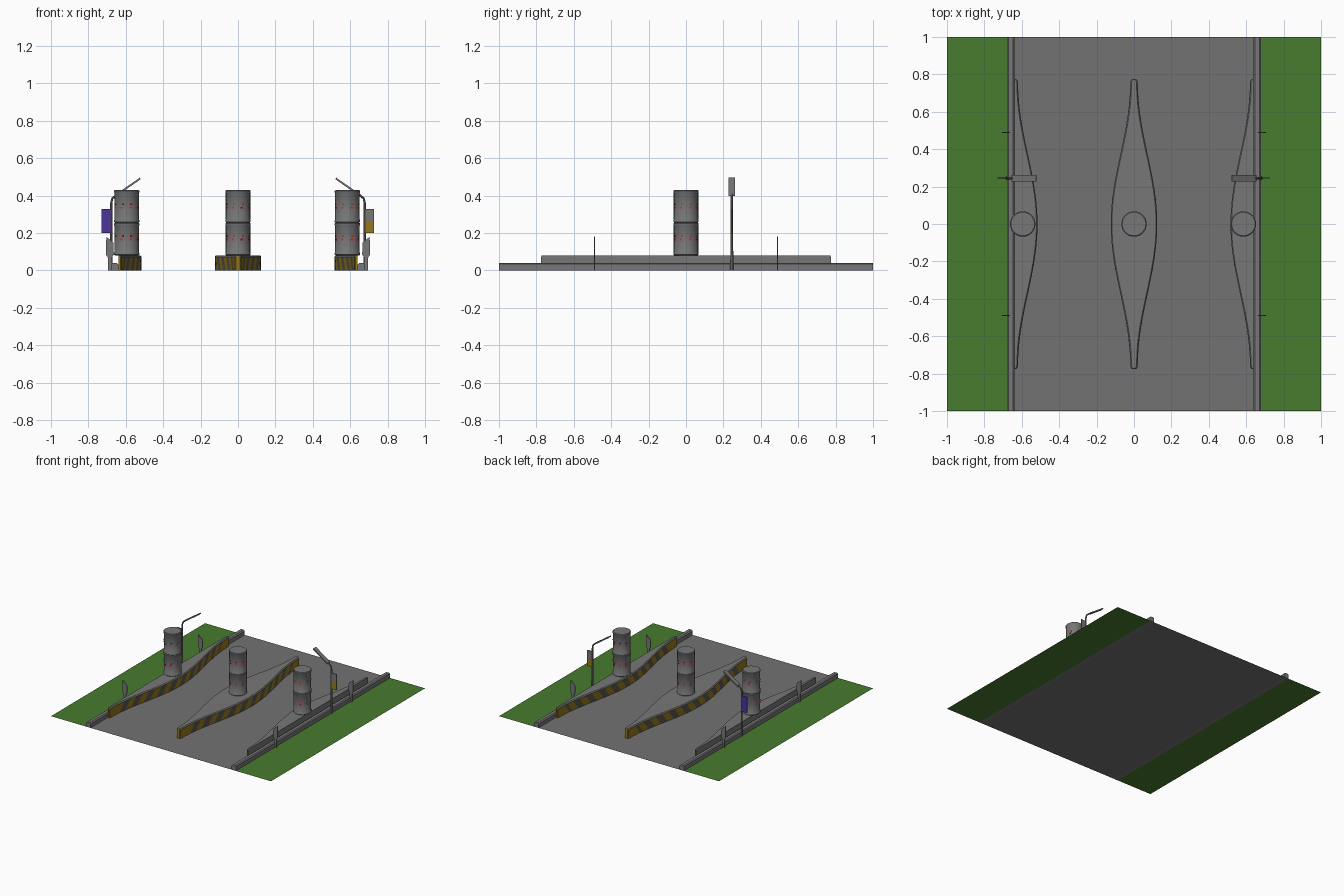
import bpy, bmesh, math
from mathutils import Matrix, Vector

if "Cube" in bpy.data.objects:
    bpy.data.objects.remove(bpy.data.objects["Cube"])


def mat(name, col):
    m = bpy.data.materials.new(name)
    m.diffuse_color = (*col, 1)
    m.use_nodes = True
    m.node_tree.nodes["Principled BSDF"].inputs["Base Color"].default_value = m.diffuse_color
    return m


GREY = mat("concrete grey", (0.185, 0.185, 0.185))
ROAD = mat("road grey", (0.17, 0.17, 0.17))
GRASS = mat("grass green", (0.065, 0.2, 0.028))
YELLOW = mat("hazard yellow", (0.3, 0.19, 0.012))
DARK = mat("stripe dark grey", (0.1, 0.095, 0.08))
RED = mat("marking red", (0.6, 0.02, 0.02))
PURPLE = mat("sign purple", (0.075, 0.035, 0.33))


def make(name, bm, mats, smooth=False, recalc=True):
    if recalc:
        bmesh.ops.recalc_face_normals(bm, faces=bm.faces)
    me = bpy.data.meshes.new(name)
    bm.to_mesh(me)
    bm.free()
    ob = bpy.data.objects.new(name, me)
    bpy.context.collection.objects.link(ob)
    for m in mats:
        me.materials.append(m)
    if smooth:
        bpy.ops.object.select_all(action='DESELECT')
        ob.select_set(True)
        bpy.context.view_layer.objects.active = ob
        bpy.ops.object.shade_smooth_by_angle(angle=math.radians(35))
    return ob


def plane(name, x0, x1, m):
    bm = bmesh.new()
    bm.faces.new([bm.verts.new((x, y, 0)) for x, y in
                  ((x0, -1), (x1, -1), (x1, 1), (x0, 1))])
    make(name, bm, [m], recalc=False)


def extrude_xz(name, pts, y0, y1, m):
    """Closed outline in x,z swept along y."""
    bm = bmesh.new()
    a = [bm.verts.new((x, y0, z)) for x, z in pts]
    b = [bm.verts.new((x, y1, z)) for x, z in pts]
    n = len(pts)
    bm.faces.new(a)
    bm.faces.new(b[::-1])
    for i in range(n):
        j = (i + 1) % n
        bm.faces.new((a[i], a[j], b[j], b[i]))
    return make(name, bm, [m])


def tube(name, pts, radii, m, segs=8):
    """Round pole along a path lying in an x,z plane."""
    bm = bmesh.new()
    rings = []
    for i, p in enumerate(pts):
        p = Vector(p)
        d = (Vector(pts[min(i + 1, len(pts) - 1)]) - Vector(pts[max(i - 1, 0)])).normalized()
        v = Vector((0, 1, 0))
        u = v.cross(d)
        rings.append([bm.verts.new(p + radii[i] * (u * math.cos(t) + v * math.sin(t)))
                      for t in (2 * math.pi * k / segs for k in range(segs))])
    for a, b in zip(rings, rings[1:]):
        for k in range(segs):
            bm.faces.new((a[k], a[k - 1], b[k - 1], b[k]))
    bm.faces.new(rings[0])
    bm.faces.new(rings[-1])
    make(name, bm, [m], True)


def half_width(y):
    y = abs(y)
    if y > 0.755:
        return 0.011 + 0.009 * math.sqrt(max(0, 1 - ((y - 0.755) / 0.02) ** 2))
    return 0.02 + 0.104 * (0.5 + 0.5 * math.cos(math.pi * y / 0.755))


def island(name, cx, left, right):
    """Tapered traffic island with slanted stripes; a side scale of 0 is a flat back."""
    end, inner = 0.775, 48
    ys = [-end, -0.77, -0.755] + [-0.755 + 1.51 * i / inner for i in range(1, inner)] + [0.755, 0.77, end]
    n = len(ys)
    bm = bmesh.new()

    def ring(z, shift, inset):
        out = []
        for side, scale in ((1, right), (-1, left)):
            row = []
            for y in ys:
                if abs(y) < 0.7:
                    y += shift
                w = max(half_width(y) - inset, 0.004) * scale
                row.append(bm.verts.new((cx + side * w, y * (1 - inset * 0.8), z)))
            out.append(row)
        return out

    low, mid, top = ring(0, -0.025, 0), ring(0.073, 0.025, 0), ring(0.081, 0.025, 0.006)
    for s, scale in ((0, right), (1, left)):
        for a, b in ((low, mid), (mid, top)):
            for i in range(n - 1):
                f = bm.faces.new((a[s][i], a[s][i + 1], b[s][i + 1], b[s][i]))
                if scale and b is mid:
                    f.material_index = 2 if (i // 2) % 2 and 4 < i < n - 6 else 1
    for a, b in ((low, mid), (mid, top)):
        for i in (0, n - 1):
            bm.faces.new((a[0][i], a[1][i], b[1][i], b[0][i])).material_index = 1
    for i in range(n - 1):
        bm.faces.new((top[0][i], top[0][i + 1], top[1][i + 1], top[1][i]))
    make(name, bm, [GREY, YELLOW, DARK])


def drum_stack(name, cx):
    """Two stacked drums with rolled rims and red markings."""
    prof = [(0, 0.081)]
    for z in (0.081, 0.256):
        prof += [(r, z + h) for r, h in ((0.063, 0), (0.068, 0.004), (0.068, 0.012), (0.0655, 0.016),
                                         (0.0655, 0.158), (0.068, 0.162), (0.068, 0.17), (0.063, 0.174))]
    prof.append((0, 0.43))
    bm = bmesh.new()
    vs = [bm.verts.new((r, 0, z)) for r, z in prof]
    es = [bm.edges.new(e) for e in zip(vs, vs[1:])]
    bmesh.ops.spin(bm, geom=vs + es, cent=(0, 0, 0), axis=(0, 0, 1), angle=2 * math.pi, steps=32)
    bmesh.ops.remove_doubles(bm, verts=bm.verts, dist=1e-4)
    bmesh.ops.translate(bm, verts=bm.verts, vec=(cx, 0, 0))
    make(name, bm, [GREY], True)
    bm = bmesh.new()
    for z in (0.175, 0.345):
        for k in range(8):
            big = k % 4 == 2
            for dz in (-0.009, 0.009):
                ang = (k + 0.5) * math.pi / 4 + dz * 4
                bmesh.ops.create_cube(bm, size=1, matrix=Matrix.Translation((cx, 0, z + dz))
                                      @ Matrix.Rotation(ang, 4, 'Z') @ Matrix.Translation((0.0655, 0, 0))
                                      @ Matrix.Diagonal((0.003, 0.012 if big else 0.009, 0.009, 1)))
    make(name + "_red_marks", bm, [RED])


# ground strips
plane("road", -0.645, 0.645, ROAD)
plane("grass_left", -1, -0.68, GRASS)
plane("grass_right", 0.68, 1, GRASS)

# islands and drums
island("centre_island", 0, 1, 1)
island("left_island", -0.64, 0, 1)
island("right_island", 0.64, 1, 0)
for label, x in (("left", -0.595), ("centre", 0), ("right", 0.585)):
    drum_stack(label + "_drums", x)

# roadside parts, mirrored left and right
for s, label in ((-1, "left"), (1, "right")):
    extrude_xz(label + "_kerb", [(s * x, z) for x, z in
               ((0.64, 0), (0.64, 0.032), (0.648, 0.04), (0.672, 0.04), (0.68, 0.034), (0.68, 0))], -1, 1, GREY)
    for y in (-0.49, 0.49):
        extrude_xz(label + "_marker_post", [(s * x, z) for x, z in
                   ((0.674, 0), (0.674, 0.07), (0.664, 0.085), (0.666, 0.15), (0.686, 0.165),
                    (0.704, 0.182), (0.706, 0.085), (0.694, 0.065), (0.694, 0))], y - 0.003, y + 0.003, GREY)
    # street lamp
    ly = 0.245
    tube(label + "_lamp_pole", [(s * x, ly, z) for x, z in
         ((0.68, 0), (0.68, 0.1), (0.678, 0.12), (0.678, 0.36), (0.672, 0.385), (0.645, 0.408))],
         (0.009, 0.008, 0.006, 0.006, 0.006, 0.006), GREY)
    extrude_xz(label + "_lamp_head", [(s * x, z) for x, z in
               ((0.655, 0.398), (0.65, 0.41), (0.525, 0.496), (0.52, 0.488), (0.62, 0.418))],
               ly - 0.0175, ly + 0.0175, GREY)

    # hanging sign boards
    def board(name, x0, x1, z0, z1, m):
        extrude_xz(name, ((x0, z0), (x1, z0), (x1, z1), (x0, z1)), ly - 0.003, ly + 0.003, m)
    if s < 0:
        board("left_sign", -0.73, -0.678, 0.2, 0.33, PURPLE)
    else:
        board("right_sign_top", 0.682, 0.726, 0.262, 0.33, GREY)
        board("right_sign_bottom", 0.682, 0.726, 0.2, 0.262, YELLOW)
